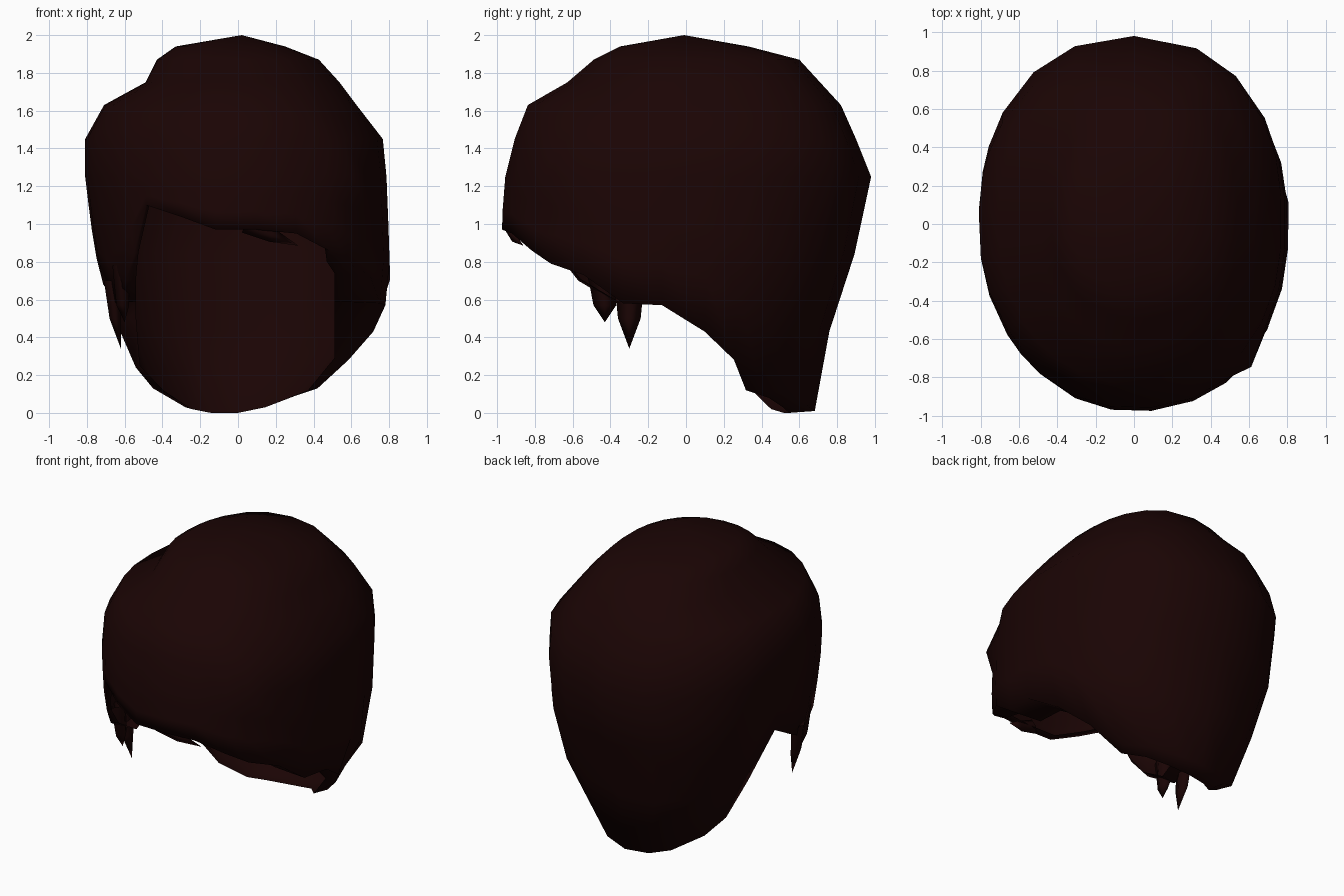
import bpy, bmesh, math
from mathutils import Vector

if "Cube" in bpy.data.objects:
    bpy.data.objects.remove(bpy.data.objects["Cube"])

hair_mat = bpy.data.materials.new("dark brown hair")
hair_mat.diffuse_color = (0.0105, 0.0013, 0.0012, 1)
hair_mat.use_nodes = True
hair_mat.node_tree.nodes["Principled BSDF"].inputs["Base Color"].default_value = hair_mat.diffuse_color

# Half-widths by height: z, left, right, front, back
SECTIONS = [
    (0.00, .38, .36, .93, .68), (0.12, .52, .48, .93, .70),
    (0.25, .58, .59, .93, .73), (0.50, .67, .77, .94, .77),
    (0.70, .73, .81, .95, .85), (1.00, .78, .80, .98, .94),
    (1.25, .81, .79, .96, .98), (1.45, .81, .77, .91, .90),
    (1.63, .71, .63, .84, .82), (1.75, .49, .54, .63, .71),
    (1.87, .43, .43, .49, .60), (1.94, .33, .25, .35, .33)]

# Hem height by angle (0 = front, positive = right side)
HEM = [(-180, .01), (-160, .01), (-142, .03), (-124, .13), (-112, .24), (-104, .50),
       (-93, .82), (-80, .68), (-68, .58), (-54, .70), (-46, .84), (-37, 1.1), (-22, 1.04),
       (-8, .97), (5, .97), (20, .95), (34, .86), (44, .79), (58, .73), (72, .58),
       (84, .57), (96, .43), (108, .28), (122, .13), (140, .09), (158, .04)]


def section(z):
    z = max(0, min(1.94, z))
    for a, b in zip(SECTIONS, SECTIONS[1:]):
        if z <= b[0]:
            t = (z - a[0]) / (b[0] - a[0])
            return [p + (q - p) * t for p, q in zip(a[1:], b[1:])]
    return SECTIONS[-1][1:]


def point(deg, z):
    """Point on the hair surface, on an oval squared off more at the right and back."""
    l, r, f, b = section(z)
    s, c = math.sin(math.radians(deg)), -math.cos(math.radians(deg))
    if s > 0:
        e = (0.80 if z > 1.4 else 0.90) if c > 0 else 0.89
    else:
        e = (0.90 if z > 1.1 else 0.82) if c > 0 else 0.96
    x = math.copysign(abs(s) ** e, s) * (r if s > 0 else l)
    y = math.copysign(abs(c) ** e, c) * (b if c > 0 else f)
    return Vector((x, y, z))


def finish(bm, name):
    bmesh.ops.recalc_face_normals(bm, faces=bm.faces)
    me = bpy.data.meshes.new(name)
    bm.to_mesh(me)
    bm.free()
    me.materials.append(hair_mat)
    for p in me.polygons:
        p.use_smooth = True
    ob = bpy.data.objects.new(name, me)
    bpy.context.collection.objects.link(ob)
    return ob


# Main shell of hair with the hem turned inwards
bm = bmesh.new()
crown = bm.verts.new((0.02, -0.01, 2.0))
columns = []
for deg, hem in HEM:
    zs = [1.94, 1.87, 1.75, 1.63, 1.45, 1.25]
    zs += [1.25 + (hem - 1.25) * t for t in (.33, .66, 1)]
    pts = [point(deg, z) for z in zs]
    if deg == 44:                       # corner of the fringe
        pts[5].x *= 1.07
        pts[5].y *= 1.04
    e = pts[-1]
    inner = max(-0.54, min(0.47 if deg == 44 else 0.51, e.x * 0.96))
    if abs(deg) < 40:                   # fringe
        pts.append(Vector((inner, e.y * 0.95, e.z + 0.01)))
    elif abs(deg) > 115:                # nape, a wide flat edge
        pts.append(Vector((e.x * 0.88, e.y * 0.80, max(0, e.z - 0.01))))
    else:                               # sides
        pts.append(Vector((inner, e.y * 0.98, e.z + 0.01)))
    columns.append([bm.verts.new(p) for p in pts])
for i, a in enumerate(columns):
    b = columns[(i + 1) % len(columns)]
    bm.faces.new((crown, a[0], b[0]))
    for j in range(len(a) - 1):
        bm.faces.new((a[j], a[j + 1], b[j + 1], b[j]))
finish(bm, "hair_shell")


# Pointed loose locks: flattened strands ending in a tip
def lock(name, root, mid, tip, across, depth):
    bm = bmesh.new()
    across, depth = Vector(across), Vector(depth)
    rings = []
    for centre, k in ((root, 1), (mid, 0.75)):
        c = Vector(centre)
        rings.append([bm.verts.new(c + d * k) for d in (across, depth, -across, -depth)])
    end = bm.verts.new(tip)
    for i in range(4):
        n = (i + 1) % 4
        bm.faces.new((rings[0][i], rings[0][n], rings[1][n], rings[1][i]))
        bm.faces.new((rings[1][i], rings[1][n], end))
    finish(bm, name)


lock("front_sideburn_lock", (-.62, -.45, .78), (-.61, -.43, .57), (-.60, -.43, .48),
     (0, .08, 0), (.045, 0, 0))
lock("rear_sideburn_lock", (-.67, -.30, .70), (-.65, -.30, .50), (-.62, -.30, .34),
     (0, .08, 0), (.04, 0, 0))
lock("fringe_lock", (.04, -.95, 1.0), (.18, -.92, .94), (.32, -.86, .885),
     (.02, 0, .045), (0, .02, 0))
